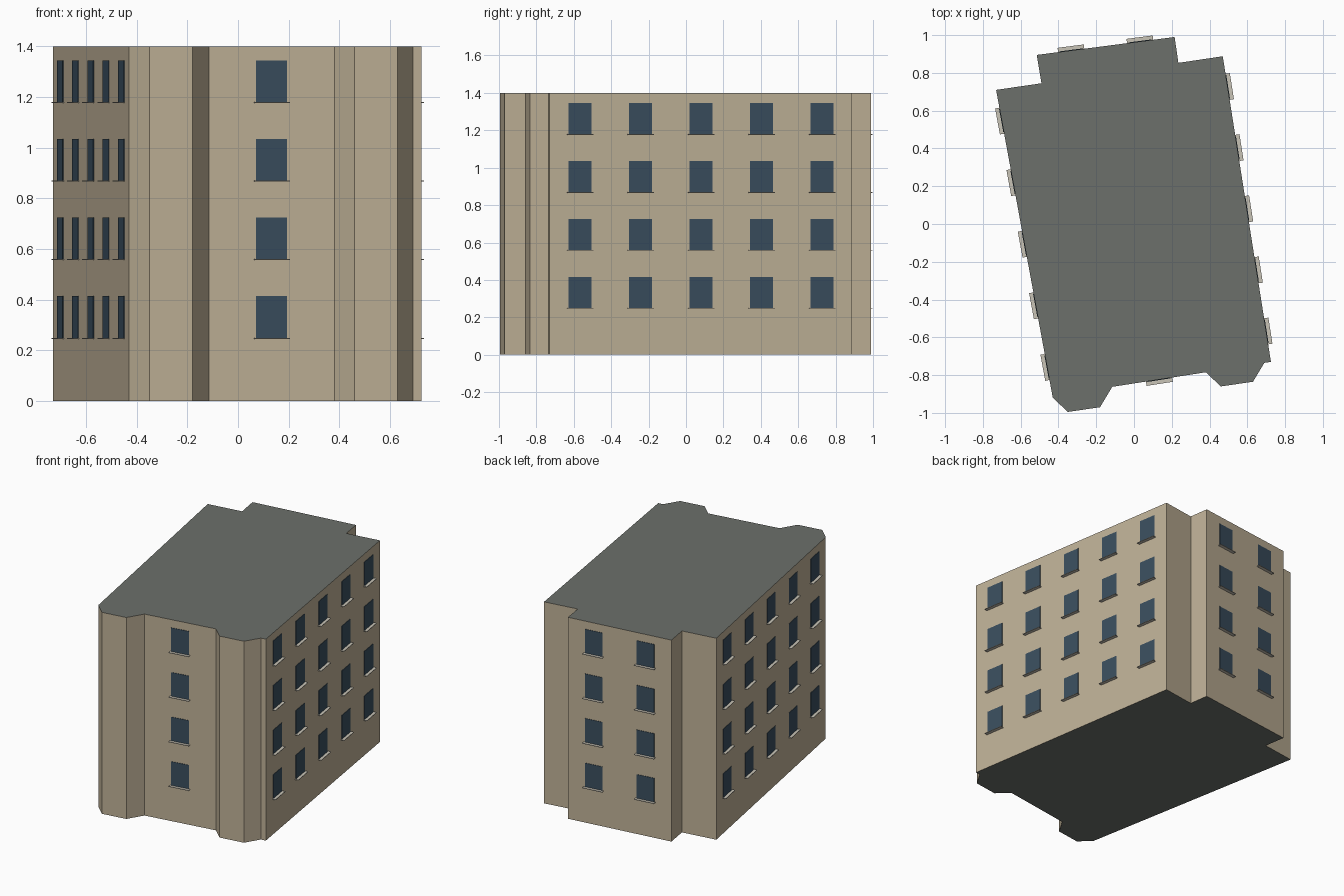
import bpy, bmesh
from mathutils import Vector

if "Cube" in bpy.data.objects:
    bpy.data.objects.remove(bpy.data.objects["Cube"])

H = 1.4
FLOORS = [0.25 + 0.31 * i for i in range(4)]
WIN_W, WIN_H = 0.124, 0.165
SILL_W, SILL_D, SILL_T = 0.14, 0.023, 0.004

# Footprint, counter-clockwise from the front left corner
PLAN = [(-0.43, -0.92), (-0.35, -0.995), (-0.18, -0.97), (-0.115, -0.862),
        (0.38, -0.785), (0.46, -0.86), (0.63, -0.835), (0.69, -0.735),
        (0.725, -0.73), (0.47, 0.888), (0.235, 0.853), (0.215, 0.99),
        (-0.515, 0.895), (-0.49, 0.745), (-0.73, 0.71)]

# Wall index -> (name, window columns)
WALLS = {3: ("front", 1), 8: ("right", 5), 11: ("back", 2), 14: ("left", 5)}


def material(name, rgb):
    m = bpy.data.materials.new(name)
    m.diffuse_color = (*rgb, 1)
    m.use_nodes = True
    m.node_tree.nodes["Principled BSDF"].inputs["Base Color"].default_value = m.diffuse_color
    return m


def finish(bm, name, *mats):
    me = bpy.data.meshes.new(name)
    bm.normal_update()
    bm.to_mesh(me)
    bm.free()
    for m in mats:
        me.materials.append(m)
    ob = bpy.data.objects.new(name, me)
    bpy.context.collection.objects.link(ob)
    return ob


def add_box(bm, origin, along, out, width, depth, z0, z1):
    """Box centred on origin along the wall, standing out from its face."""
    inner = -0.002
    corners = [origin + along * (s * width / 2) + out * d
               for s, d in ((-1, depth), (1, depth), (1, inner), (-1, inner))]
    lo = [bm.verts.new((p.x, p.y, z0)) for p in corners]
    hi = [bm.verts.new((p.x, p.y, z1)) for p in corners]
    bm.faces.new(lo[::-1])
    bm.faces.new(hi)
    for i in range(4):
        j = (i + 1) % 4
        bm.faces.new((lo[i], lo[j], hi[j], hi[i]))


wall = material("wall_sand", (0.52, 0.44, 0.31))
roof = material("roof_grey", (0.15, 0.16, 0.145))
glass = material("window_glass", (0.042, 0.076, 0.112))
stone = material("sill_stone", (0.58, 0.55, 0.47))

# Building body: extruded footprint with grey roof and underside
bm = bmesh.new()
lo = [bm.verts.new((x, y, 0)) for x, y in PLAN]
hi = [bm.verts.new((x, y, H)) for x, y in PLAN]
bm.faces.new(lo[::-1]).material_index = 1
bm.faces.new(hi).material_index = 1
for i in range(len(PLAN)):
    j = (i + 1) % len(PLAN)
    bm.faces.new((lo[i], lo[j], hi[j], hi[i]))
finish(bm, "building_body", wall, roof)

# Windows and thin sills, evenly spaced along each long wall
for i, (side, cols) in WALLS.items():
    a = Vector(PLAN[i])
    b = Vector(PLAN[(i + 1) % len(PLAN)])
    along = (b - a).normalized()
    out = Vector((along.y, -along.x))
    panes, sills = bmesh.new(), bmesh.new()
    for c in range(cols):
        p = a.lerp(b, (c + 0.5) / cols)
        for z in FLOORS:
            add_box(panes, p, along, out, WIN_W, 0.003, z, z + WIN_H)
            add_box(sills, p, along, out, SILL_W, SILL_D, z - SILL_T, z)
    finish(panes, side + "_windows", glass)
    finish(sills, side + "_sills", stone)
